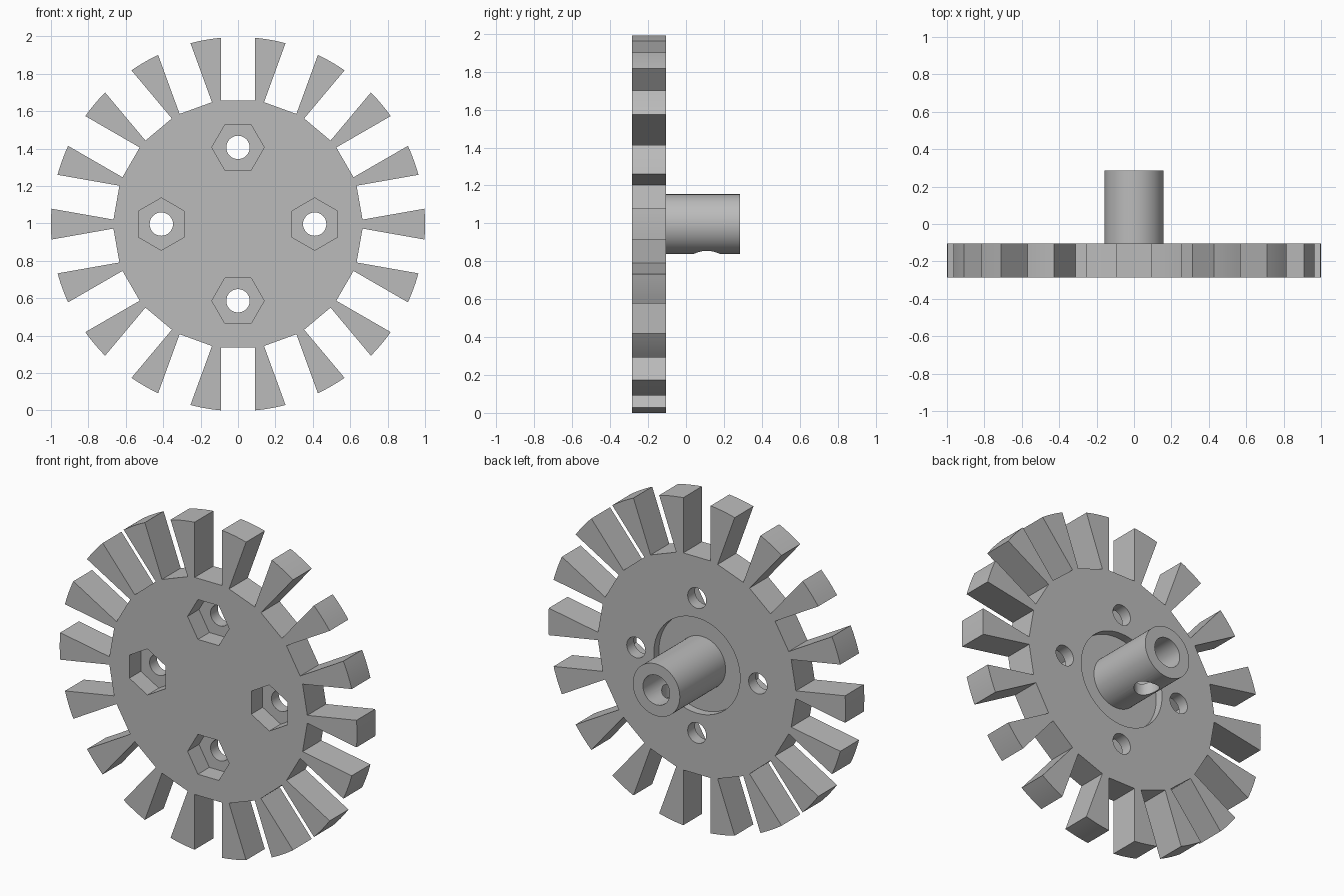
import bpy, bmesh
from math import sin, cos, asin, pi, tau, radians
from mathutils import Vector

if "Cube" in bpy.data.objects:
    bpy.data.objects.remove(bpy.data.objects["Cube"], do_unlink=True)

TEETH = 18
CZ = 0.996                     # height of the wheel axis
FRONT, BACK, END = -0.285, -0.105, 0.285
FLOOR = BACK - 0.05            # bottom of the round recess behind the plate

grey = bpy.data.materials.new("plain grey")
grey.use_nodes = True
colour = (0.5, 0.5, 0.5, 1)
grey.diffuse_color = colour
grey.node_tree.nodes["Principled BSDF"].inputs["Base Color"].default_value = colour


def prism(name, outline, y0, y1):
    """Extrude an outline of (x, z) points, given about the axis, from y0 to y1."""
    bm = bmesh.new()
    face = bm.faces.new([bm.verts.new((x, y0, CZ + z)) for x, z in outline])
    moved = bmesh.ops.extrude_face_region(bm, geom=[face])["geom"]
    bmesh.ops.translate(bm, vec=Vector((0, y1 - y0, 0)),
                        verts=[g for g in moved if isinstance(g, bmesh.types.BMVert)])
    bmesh.ops.recalc_face_normals(bm, faces=bm.faces)
    mesh = bpy.data.meshes.new(name)
    bm.to_mesh(mesh)
    bm.free()
    mesh.materials.append(grey)
    obj = bpy.data.objects.new(name, mesh)
    bpy.context.collection.objects.link(obj)
    return obj


def ring(sides, radius, x=0, z=0, turn=0):
    return [(x + radius * cos(turn + tau * i / sides),
             z + radius * sin(turn + tau * i / sides)) for i in range(sides)]


def activate(obj):
    bpy.ops.object.select_all(action='DESELECT')
    obj.select_set(True)
    bpy.context.view_layer.objects.active = obj


def cut(obj, cutter):
    cutter.hide_render = True
    activate(obj)
    mod = obj.modifiers.new("cut", 'BOOLEAN')
    mod.operation, mod.solver, mod.object = 'DIFFERENCE', 'EXACT', cutter
    bpy.ops.object.modifier_apply(modifier=mod.name)
    bpy.data.objects.remove(cutter, do_unlink=True)


# Toothed plate: parallel-sided slots between wedge teeth with rounded tips
SLOT, ROOT, STEPS = 0.092, 0.66, 6
outline = []
for i in range(TEETH):
    mid = tau * i / TEETH
    half = pi / TEETH - asin(SLOT)
    outline += [(cos(a), sin(a)) for a in
                (mid + half * (2 * s / STEPS - 1) for s in range(STEPS + 1))]
    a = mid + pi / TEETH       # flat floor of the next slot
    outline += [(ROOT * cos(a) - t * sin(a), ROOT * sin(a) + t * cos(a))
                for t in (-SLOT, SLOT)]
plate = prism("toothed_plate", outline, FRONT, BACK)

# Round recess around the hub
cut(plate, prism("recess_cutter", ring(64, 0.29), FLOOR, BACK + 0.1))

# Four bolt holes with hexagonal nut pockets on the front
for i in range(4):
    a = i * pi / 2
    x, z = 0.41 * cos(a), 0.41 * sin(a)
    cut(plate, prism("bolt_cutter", ring(32, 0.0625, x, z), FRONT - 0.1, BACK + 0.1))
    cut(plate, prism("nut_cutter", ring(6, 0.14, x, z, a + pi / 2),
                     FRONT - 0.1, FRONT + 0.11))

# Hub with a shaft bore and a set-screw hole underneath
hub = prism("hub", ring(64, 0.158), FLOOR - 0.02, END)
cut(hub, prism("bore_cutter", ring(48, 0.09), FLOOR, END + 0.1))
bpy.ops.mesh.primitive_cylinder_add(vertices=32, radius=0.071, depth=0.3,
                                    location=(0, 0.11, CZ - 0.15))
cut(hub, bpy.context.object)

for part in (plate, hub):
    activate(part)
    bpy.ops.object.shade_smooth_by_angle(angle=radians(30))
